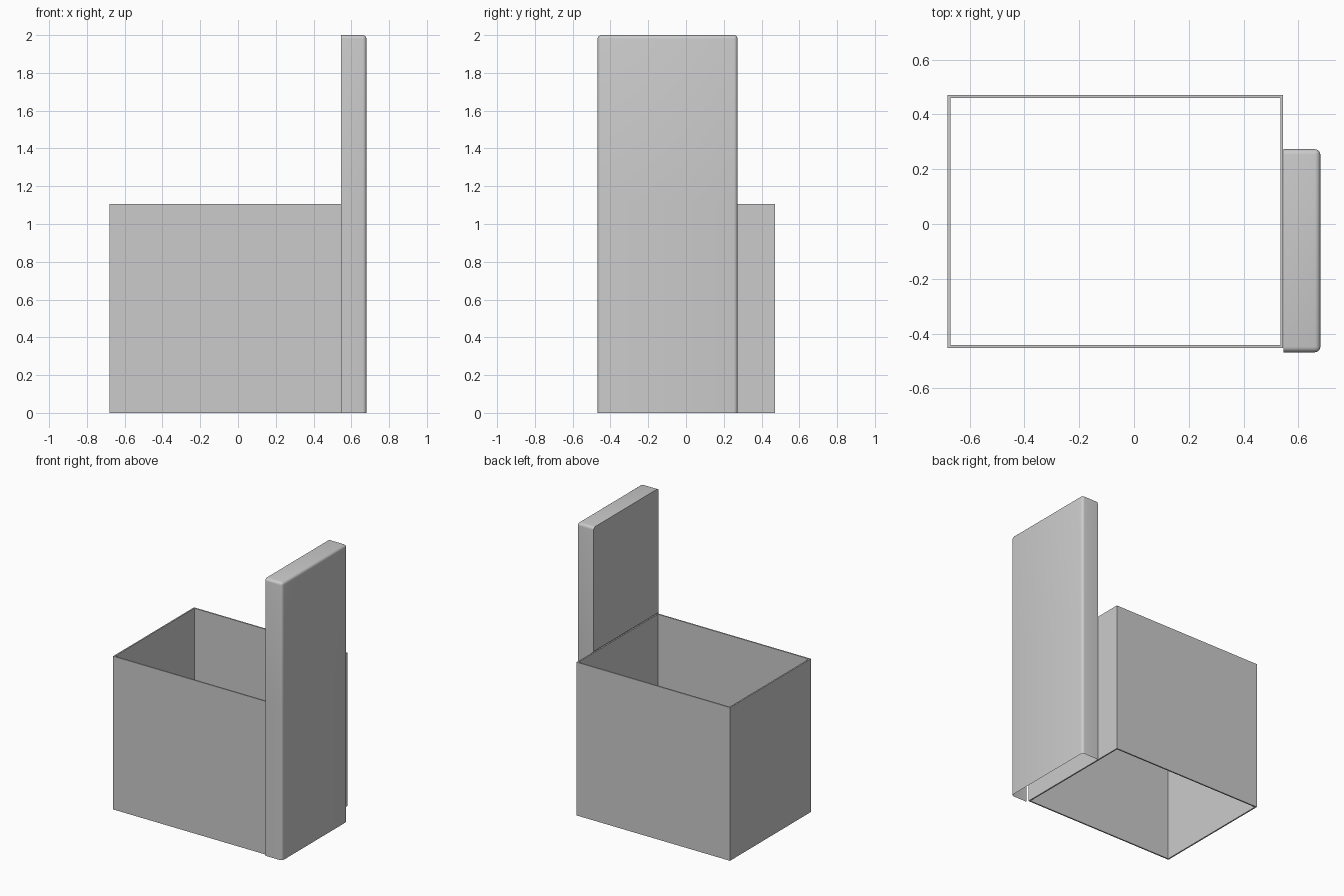
import bpy, bmesh
from mathutils import Matrix, Vector

cube = bpy.data.objects.get("Cube")
if cube:
    bpy.data.objects.remove(cube, do_unlink=True)

grey = bpy.data.materials.new("plain grey")
grey.use_nodes = True
colour = (0.6, 0.6, 0.6, 1)
grey.diffuse_color = colour
grey.node_tree.nodes["Principled BSDF"].inputs["Base Color"].default_value = colour

BOX_TOP = 1.105
INNER_X = 0.546


def block(low, high):
    """Return a bmesh block spanning two opposite corners."""
    low, high = Vector(low), Vector(high)
    bm = bmesh.new()
    matrix = Matrix.Translation((low + high) / 2) @ Matrix.Diagonal((*(high - low), 1))
    bmesh.ops.create_cube(bm, size=1, matrix=matrix)
    bm.normal_update()
    return bm


def finish(bm, name):
    mesh = bpy.data.meshes.new(name)
    bm.to_mesh(mesh)
    bm.free()
    mesh.materials.append(grey)
    obj = bpy.data.objects.new(name, mesh)
    bpy.context.collection.objects.link(obj)
    return obj


# Thin-walled sleeve, open at the top and the bottom
bm = block((-0.68, -0.452, 0), (INNER_X - 0.002, 0.47, BOX_TOP))
caps = [f for f in bm.faces if abs(f.normal.z) > 0.9]
bmesh.ops.delete(bm, geom=caps, context='FACES')
sleeve = finish(bm, "open_box")
walls = sleeve.modifiers.new("walls", 'SOLIDIFY')
walls.thickness = 0.01
walls.offset = -1
walls.use_even_offset = True

# Tall side panel with rounded outer and top edges
bm = block((INNER_X, -0.468, 0), (0.68, 0.273, 2))
rounded = [e for e in bm.edges
           if any(v.co.x > INNER_X + 0.01 for v in e.verts)
           and any(v.co.z > 1 for v in e.verts)]
bmesh.ops.bevel(bm, geom=rounded, offset=0.02, offset_type='OFFSET',
                segments=4, profile=0.5, affect='EDGES')

# The panel is hollow: open below, and open where it meets the box
bmesh.ops.bisect_plane(bm, geom=bm.verts[:] + bm.edges[:] + bm.faces[:],
                       plane_co=(0, 0, BOX_TOP), plane_no=(0, 0, 1))
bm.normal_update()
openings = [f for f in bm.faces if f.normal.z < -0.9
            or (f.normal.x < -0.9 and f.calc_center_median().z < BOX_TOP)]
bmesh.ops.delete(bm, geom=openings, context='FACES')
panel = finish(bm, "tall_side_panel")

bpy.ops.object.select_all(action='DESELECT')
panel.select_set(True)
bpy.context.view_layer.objects.active = panel
bpy.ops.object.shade_smooth_by_angle()
